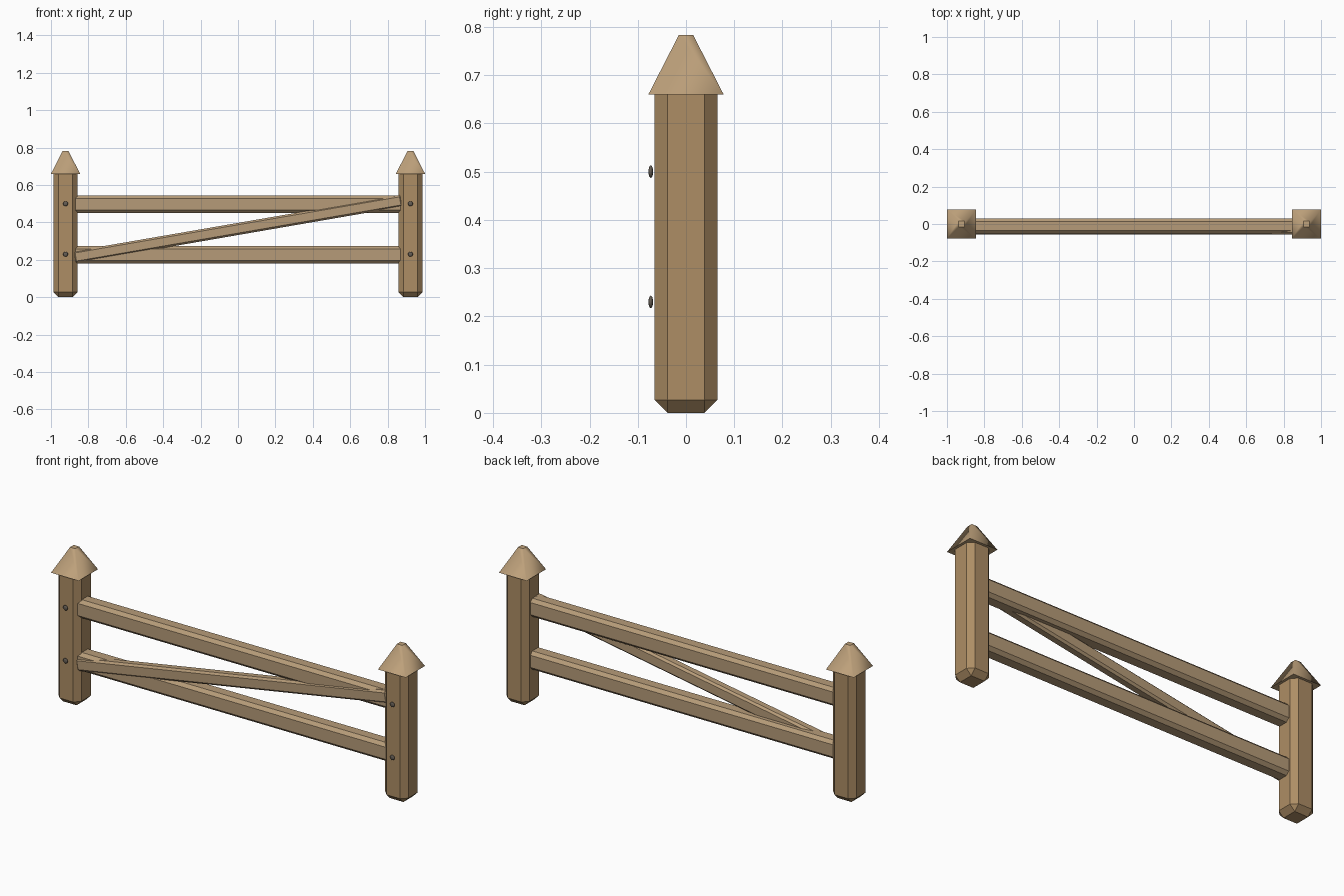
import bpy, bmesh, math
from mathutils import Matrix

if "Cube" in bpy.data.objects:
    bpy.data.objects.remove(bpy.data.objects["Cube"])


def material(name, rgb):
    m = bpy.data.materials.new(name)
    m.diffuse_color = (*rgb, 1)
    m.use_nodes = True
    m.node_tree.nodes["Principled BSDF"].inputs["Base Color"].default_value = m.diffuse_color
    return m


POST = material("post_wood", (0.42, 0.27, 0.13))
RAIL = material("rail_wood", (0.47, 0.33, 0.19))
CAP = material("cap_wood", (0.52, 0.36, 0.20))
IRON = material("bolt_iron", (0.13, 0.11, 0.09))


def finish(bm, name, mat, loc, rot=(0, 0, 0)):
    me = bpy.data.meshes.new(name)
    bm.to_mesh(me)
    bm.free()
    me.materials.append(mat)
    ob = bpy.data.objects.new(name, me)
    ob.location = loc
    ob.rotation_euler = rot
    bpy.context.collection.objects.link(ob)
    return ob


def beam(name, size, loc, bevel, mat, rot=(0, 0, 0)):
    """Box with a single flat chamfer on every edge."""
    bm = bmesh.new()
    bmesh.ops.create_cube(bm, size=1, matrix=Matrix.Diagonal((*size, 1)))
    bmesh.ops.bevel(bm, geom=bm.edges[:], offset=bevel, segments=1,
                    profile=0.5, affect='EDGES')
    return finish(bm, name, mat, loc, rot)


def cap(name, loc):
    """Truncated pyramid, softly shaded round its sides."""
    bm = bmesh.new()
    bmesh.ops.create_cone(bm, cap_ends=True, segments=4,
                          radius1=0.078 * math.sqrt(2), radius2=0.015 * math.sqrt(2),
                          depth=0.123)
    bmesh.ops.rotate(bm, verts=bm.verts[:], matrix=Matrix.Rotation(math.pi / 4, 3, 'Z'))
    bm.normal_update()
    for f in bm.faces:
        f.smooth = abs(f.normal.z) < 0.9
    return finish(bm, name, CAP, loc)


def bolt(name, loc):
    """Flattened round bolt head."""
    bm = bmesh.new()
    bmesh.ops.create_uvsphere(bm, u_segments=12, v_segments=8, radius=0.013,
                              matrix=Matrix.Diagonal((1, 0.37, 1, 1)))
    for f in bm.faces:
        f.smooth = True
    return finish(bm, name, IRON, loc)


# Posts with caps and bolts
for side, x in (("left", -0.922), ("right", 0.922)):
    beam(side + "_post", (0.13, 0.13, 0.69), (x, 0, 0.345), 0.027, POST)
    cap(side + "_post_cap", (x, 0, 0.7215))
    for level, z in (("lower", 0.23), ("upper", 0.50)):
        bolt(f"{side}_{level}_bolt", (x, -0.073, z))

# Horizontal rails
for level, z in (("lower", 0.228), ("upper", 0.497)):
    beam(level + "_rail", (1.80, 0.08, 0.094), (0, -0.01, z), 0.016, RAIL)

# Diagonal brace, slightly proud of the rails
beam("diagonal_brace", (1.78, 0.05, 0.064), (0, -0.03, 0.365), 0.01, RAIL,
     (0, -math.radians(9.8), 0))
